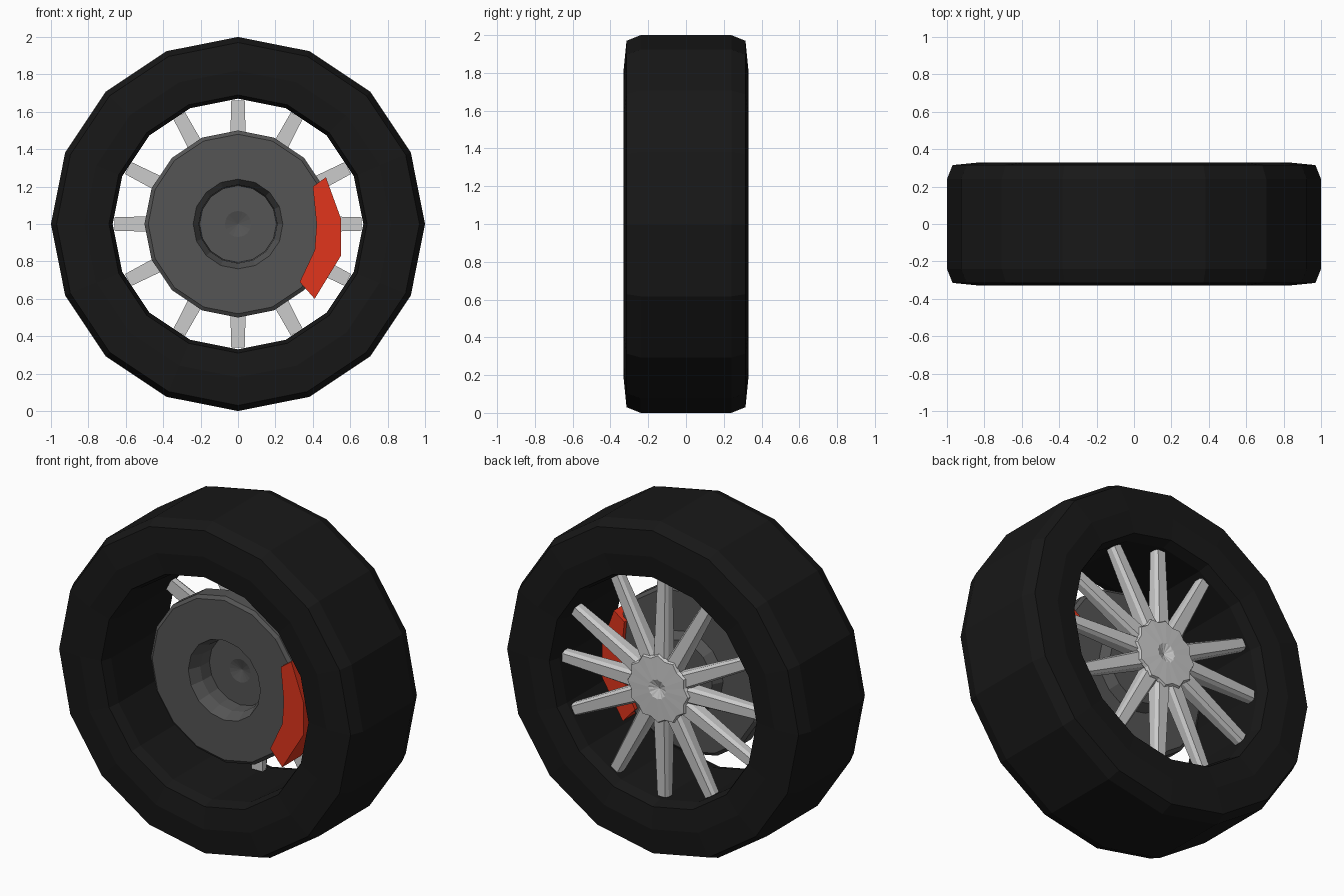
import bpy, bmesh, math

if "Cube" in bpy.data.objects:
    bpy.data.objects.remove(bpy.data.objects["Cube"])

AXLE_Z = 1.0


def make_object(name, bm, color=None):
    bmesh.ops.recalc_face_normals(bm, faces=bm.faces)
    mesh = bpy.data.meshes.new(name)
    bm.to_mesh(mesh)
    bm.free()
    obj = bpy.data.objects.new(name, mesh)
    bpy.context.collection.objects.link(obj)
    obj.location.z = AXLE_Z
    if color:
        mat = bpy.data.materials.new(name + "_paint")
        mat.diffuse_color = (*color, 1)
        mat.use_nodes = True
        mat.node_tree.nodes["Principled BSDF"].inputs["Base Color"].default_value = mat.diffuse_color
        mesh.materials.append(mat)
    return obj


def lathe(name, profile, sides, color=None, closed=False, scallop=0.0):
    """Revolve (radius, y) points around the axle; scallop pulls in every other vertex."""
    bm = bmesh.new()
    rings = []
    for r, y in profile:
        if r == 0:
            rings.append([bm.verts.new((0, y, 0))] * sides)
            continue
        ring = []
        for i in range(sides):
            a = 2 * math.pi * i / sides
            k = r * (1 - scallop * (i % 2))
            ring.append(bm.verts.new((k * math.cos(a), y, k * math.sin(a))))
        rings.append(ring)
    pairs = list(zip(rings, rings[1:]))
    if closed:
        pairs.append((rings[-1], rings[0]))
    for a, b in pairs:
        for i in range(sides):
            j = (i + 1) % sides
            bm.faces.new(dict.fromkeys((a[i], a[j], b[j], b[i])))
    return make_object(name, bm, color)


# Tyre: rounded, closed cross-section mirrored across the wheel's mid plane
half = [(0.67, 0.25), (0.69, 0.315), (0.82, 0.33), (0.97, 0.315), (1.0, 0.24)]
lathe("tyre", half + [(r, -y) for r, y in reversed(half)], 16,
      (0.009, 0.009, 0.009), closed=True)

# Brake disc with a recessed, dimpled centre
lathe("brake_disc", [
    (0, 0.04), (0.07, 0.02), (0.205, 0.02), (0.21, -0.06), (0.24, -0.13), (0.48, -0.13),
    (0.5, -0.115), (0.5, -0.025), (0.48, -0.01), (0.24, -0.01), (0.21, 0.05), (0, 0.05)],
    16, (0.09, 0.09, 0.09))

# Hub with a scalloped rim and a shallow conical dimple
lathe("hub", [(0, 0.17), (0.17, 0.17), (0.18, 0.22), (0.21, 0.25), (0.2, 0.27),
              (0.06, 0.275), (0, 0.25)], 24, scallop=0.1)

# Spokes: tapered bars with a trapezoid section, narrower on the outer face
bm = bmesh.new()
quarter = [0, 27, 61.5]
half_turn = quarter + [90] + [180 - a for a in quarter[:0:-1]]
for deg in half_turn + [a + 180 for a in half_turn]:
    a = math.radians(deg)
    c, s = math.cos(a), math.sin(a)
    ends = []
    for r, w, y0, y1 in ((0.13, 0.05, 0.18, 0.26), (0.66, 0.036, 0.18, 0.235)):
        section = [(-w, y0), (w, y0), (w, y1 - 0.02), (w * 0.7, y1),
                   (-w * 0.7, y1), (-w, y1 - 0.02)]
        ends.append([bm.verts.new((r * c - t * s, y, r * s + t * c)) for t, y in section])
    for e in ends:
        bm.faces.new(e)
    for i in range(6):
        j = (i + 1) % 6
        bm.faces.new((ends[0][i], ends[0][j], ends[1][j], ends[1][i]))
make_object("spokes", bm)

# Brake caliper: curved outline extruded across the disc's edge
outline = [(0.40, 0.20), (0.47, 0.25), (0.55, 0.03), (0.55, -0.17), (0.41, -0.40),
           (0.33, -0.31), (0.41, -0.14), (0.42, 0.0)]
bm = bmesh.new()
face = bm.faces.new([bm.verts.new((x, -0.165, z)) for x, z in outline])
out = bmesh.ops.extrude_face_region(bm, geom=[face], use_keep_orig=True)
bmesh.ops.translate(bm, vec=(0, 0.18, 0),
                    verts=[v for v in out["geom"] if isinstance(v, bmesh.types.BMVert)])
make_object("brake_caliper", bm, (0.75, 0.035, 0.012))
